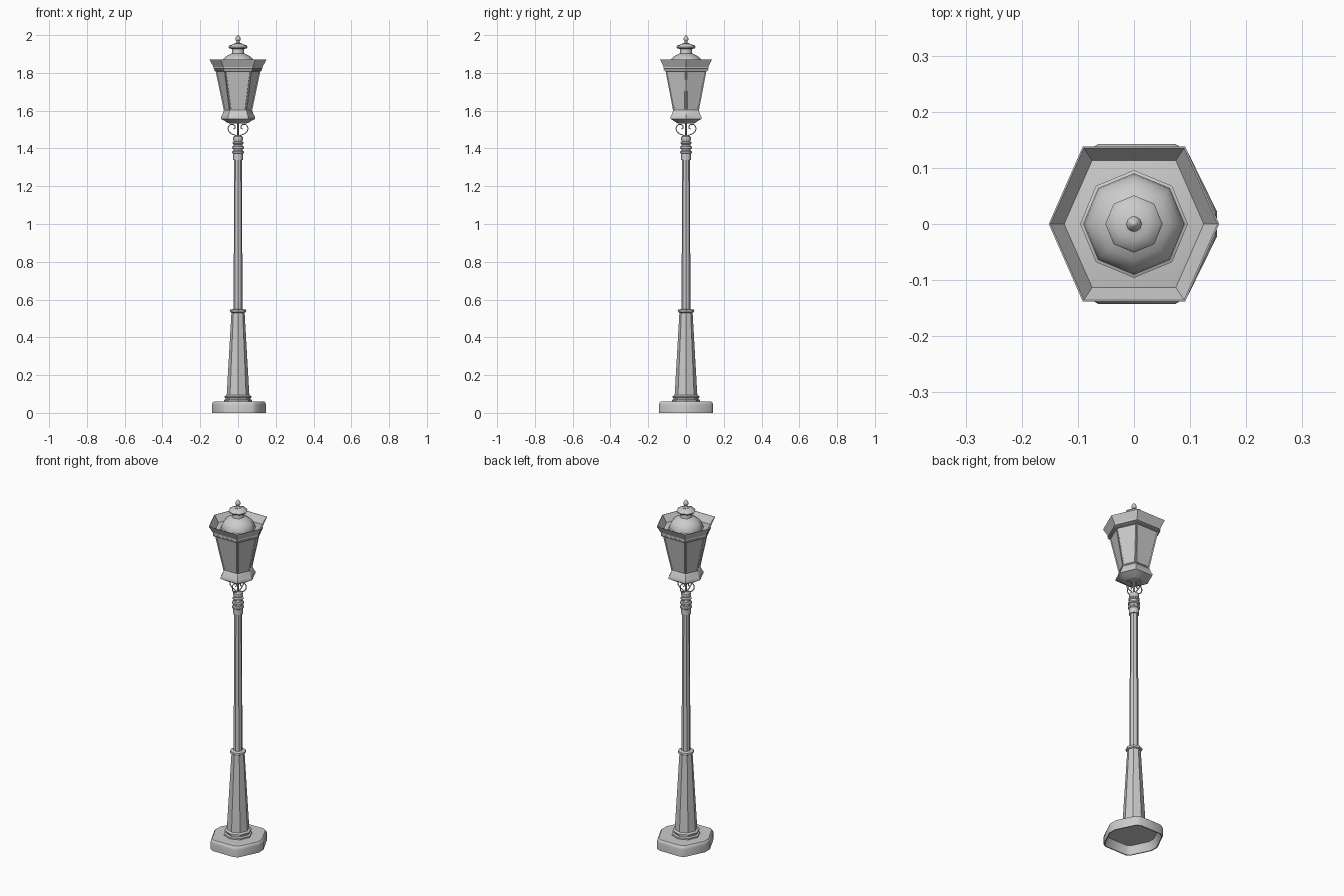
import bpy, bmesh
from math import sin, cos, pi, radians
from mathutils import Vector

cube = bpy.data.objects.get("Cube")
if cube:
    bpy.data.objects.remove(cube, do_unlink=True)

# One painted metal colour
GREY = (0.6, 0.6, 0.6, 1)
metal = bpy.data.materials.new("grey_metal")
metal.use_nodes = True
metal.diffuse_color = GREY
metal.node_tree.nodes["Principled BSDF"].inputs["Base Color"].default_value = GREY


def circle(n):
    return [(cos(2 * pi * i / n), sin(2 * pi * i / n)) for i in range(n)]


# Unit outline of the lantern, slightly stretched from a regular hexagon
HEX = [(1, 0), (0.6, 0.91), (-0.6, 0.91), (-1, 0), (-0.6, -0.91), (0.6, -0.91)]


def finish(name, bm, angle=35):
    mesh = bpy.data.meshes.new(name)
    bm.to_mesh(mesh)
    bm.free()
    obj = bpy.data.objects.new(name, mesh)
    bpy.context.collection.objects.link(obj)
    mesh.materials.append(metal)
    bpy.ops.object.select_all(action="DESELECT")
    obj.select_set(True)
    bpy.context.view_layer.objects.active = obj
    bpy.ops.object.shade_smooth_by_angle(angle=radians(angle))
    return obj


def loft(outline, profile, bottom=True, top=True):
    """Sweep an outline up a profile of (scale, height) pairs."""
    bm = bmesh.new()
    rings = [[bm.verts.new((x * s, y * s, z)) for x, y in outline] for s, z in profile]
    n = len(outline)
    for a, b in zip(rings, rings[1:]):
        for i in range(n):
            j = (i + 1) % n
            bm.faces.new((a[i], a[j], b[j], b[i]))
    if bottom:
        bm.faces.new(rings[0][::-1])
    if top:
        bm.faces.new(rings[-1])
    return bm


# Hollow base with chopped corners and a rounded top edge
quarter = [(0.143, 0.022), (0.09, 0.13), (0.068, 0.143)]
half = quarter + [(-x, y) for x, y in reversed(quarter)]
foot = half + [(-x, -y) for x, y in half]
base = finish("base", loft(foot, [(0.85, 0.045), (0.96, 0.0), (1, 0.0), (1, 0.042),
                                  (0.985, 0.053), (0.94, 0.06)]))
base.location.x = 0.005

# Tapered lower column with foot and top mouldings
finish("lower_column", loft(circle(8), [
    (0.075, 0.058), (0.075, 0.068), (0.065, 0.072), (0.065, 0.078), (0.072, 0.081),
    (0.072, 0.088), (0.06, 0.094), (0.035, 0.53), (0.042, 0.534), (0.044, 0.54),
    (0.042, 0.546), (0.024, 0.55)]))

# Slim upper pole
finish("upper_pole", loft(circle(8), [(0.024, 0.545), (0.02, 1.345)]))

# Ringed neck
finish("neck", loft(circle(12), [
    (0.026, 1.34), (0.026, 1.372), (0.031, 1.376), (0.031, 1.384), (0.025, 1.388),
    (0.025, 1.397), (0.032, 1.401), (0.032, 1.409), (0.025, 1.413), (0.024, 1.422),
    (0.029, 1.426), (0.029, 1.433), (0.022, 1.438), (0.027, 1.45), (0.025, 1.462),
    (0.014, 1.468)]))
finish("support_rod", loft(circle(8), [(0.006, 1.46), (0.006, 1.54)]))

# Wire scrolls under the lantern
path = [(0.006, 1.467), (0.02, 1.472), (0.042, 1.483), (0.052, 1.503), (0.046, 1.522),
        (0.03, 1.528), (0.017, 1.52), (0.016, 1.508), (0.025, 1.503)]
for k in range(4):
    curve = bpy.data.curves.new("scroll", "CURVE")
    curve.dimensions = "3D"
    curve.bevel_depth = 0.003
    curve.bevel_resolution = 1
    curve.resolution_u = 4
    spline = curve.splines.new("BEZIER")
    spline.bezier_points.add(len(path) - 1)
    for p, (r, z) in zip(spline.bezier_points, path):
        p.co = (r * cos(k * pi / 2), r * sin(k * pi / 2), z)
        p.handle_left_type = p.handle_right_type = "AUTO"
    curve.materials.append(metal)
    scroll = bpy.data.objects.new("scroll_%d" % (k + 1), curve)
    bpy.context.collection.objects.link(scroll)

# Flared collar below the panes
finish("lantern_collar", loft(HEX, [
    (0.04, 1.532), (0.052, 1.534), (0.078, 1.55), (0.09, 1.556), (0.09, 1.568),
    (0.084, 1.577), (0.076, 1.598), (0.07, 1.604)]))

# Lantern body with recessed panes in a frame
bm = loft(HEX, [(0.075, 1.6), (0.12, 1.815)])
sides = [f for f in bm.faces if len(f.verts) == 4]
bmesh.ops.inset_individual(bm, faces=sides, thickness=0.011, depth=0)
bmesh.ops.inset_individual(bm, faces=sides, thickness=0.003, depth=-0.006)
bmesh.ops.inset_individual(bm, faces=sides, thickness=0.007, depth=0)
bmesh.ops.inset_individual(bm, faces=sides, thickness=0.002, depth=0.003)
finish("lantern_body", bm, 15)

# Cornice and open flared rim around the roof
finish("cornice", loft(HEX, [(0.118, 1.808), (0.125, 1.81), (0.125, 1.82),
                             (0.13, 1.823), (0.13, 1.832), (0.12, 1.835)]))
finish("roof_rim", loft(HEX, [(0.12, 1.834), (0.13, 1.832), (0.152, 1.872),
                              (0.149, 1.872), (0.122, 1.83)], False), 20)

# Small bead row under the rim
bm = bmesh.new()
for i in range(6):
    a, b = (Vector((*HEX[j % 6], 0)) * 0.127 for j in (i, i + 1))
    for k in range(14):
        bead = bmesh.ops.create_cube(bm, size=0.005)["verts"]
        bmesh.ops.translate(bm, verts=bead, vec=a.lerp(b, (k + 0.5) / 14) + Vector((0, 0, 1.815)))
finish("rim_beads", bm)

# Dome with neck
finish("roof_dome", loft(circle(8), [
    (0.096, 1.825), (0.096, 1.84), (0.09, 1.843), (0.088, 1.855), (0.08, 1.872),
    (0.065, 1.887), (0.045, 1.897), (0.033, 1.903), (0.03, 1.93)]), 45)

# Vent cap
finish("vent_cap", loft(circle(8), [
    (0.03, 1.926), (0.047, 1.93), (0.051, 1.937), (0.047, 1.944), (0.03, 1.951),
    (0.018, 1.955)]), 45)

# Finial
finish("finial", loft(circle(10), [
    (0.018, 1.953), (0.018, 1.957), (0.008, 1.96), (0.007, 1.968), (0.012, 1.972),
    (0.014, 1.98), (0.011, 1.989), (0.005, 1.996), (0.001, 2.0)]), 50)
